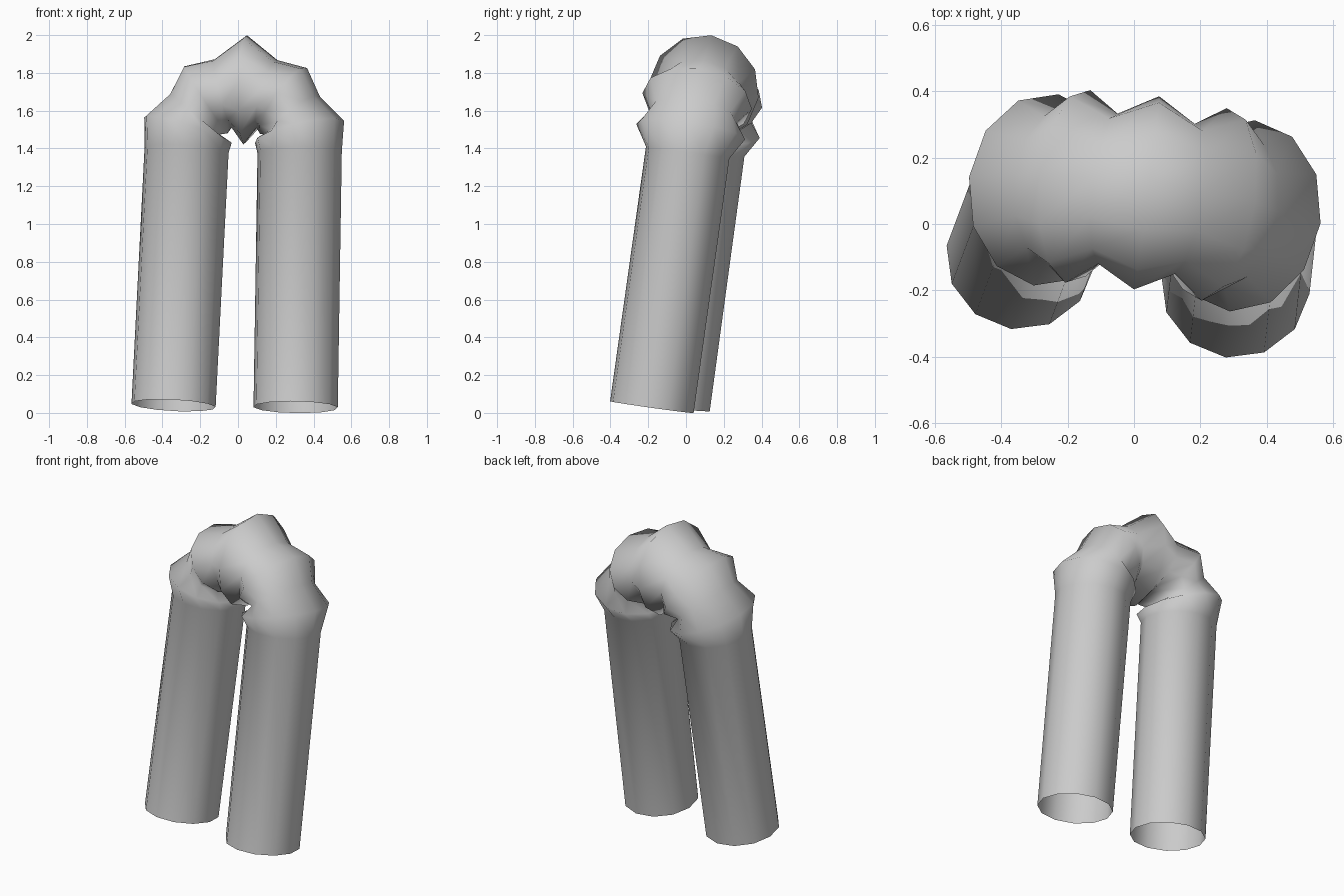
import bpy, bmesh
from math import cos, sin, pi
from mathutils import Vector

if "Cube" in bpy.data.objects:
    bpy.data.objects.remove(bpy.data.objects["Cube"])

SIDES = 12

# Leaning, slightly turned frame: across, back and up axes
up = Vector((0.033, 0.137, 0.99)).normalized()
across = Vector((0.991, -0.129, 0))
across = (across - up * across.dot(up)).normalized()
back = up.cross(across)
origin = Vector((-0.018, -0.138, 0.035))

# Half the bent tube, foot to crown:
# (offset, height, tilt from vertical in degrees, in-plane radius, depth radius)
half = [
    (0.326, 0.000, 89, 0.225, 0.225),
    (0.302, 1.362, 88, 0.225, 0.225),
    (0.298, 1.472, 75, 0.244, 0.293),
    (0.270, 1.556, 51, 0.168, 0.232),
    (0.207, 1.636, 34, 0.214, 0.295),
    (0.117, 1.672, 15.5, 0.188, 0.230),
]
crown = (0.0, 1.692, 0, 0.292, 0.296)


def ring(bm, side, offset, height, tilt, a, b):
    t = tilt * pi / 180
    centre = origin + across * (side * offset) + up * height
    outward = across * (side * sin(t)) + up * cos(t)
    verts = []
    for i in range(SIDES):
        ang = 2 * pi * i / SIDES
        verts.append(bm.verts.new(centre + outward * (a * cos(ang)) + back * (b * sin(ang))))
    return verts


# Bent tube with two open legs and a ridged arch
bm = bmesh.new()
rings = [ring(bm, -1, *p) for p in half]
rings.append(ring(bm, 1, *crown))
rings += [ring(bm, 1, *p) for p in reversed(half)]
for r0, r1 in zip(rings, rings[1:]):
    for i in range(SIDES):
        j = (i + 1) % SIDES
        bm.faces.new((r0[i], r0[j], r1[j], r1[i]))
bmesh.ops.recalc_face_normals(bm, faces=bm.faces)
for f in bm.faces:
    f.smooth = True
mesh = bpy.data.meshes.new("bent_tube")
bm.to_mesh(mesh)
bm.free()
tube = bpy.data.objects.new("bent_tube", mesh)
bpy.context.collection.objects.link(tube)
